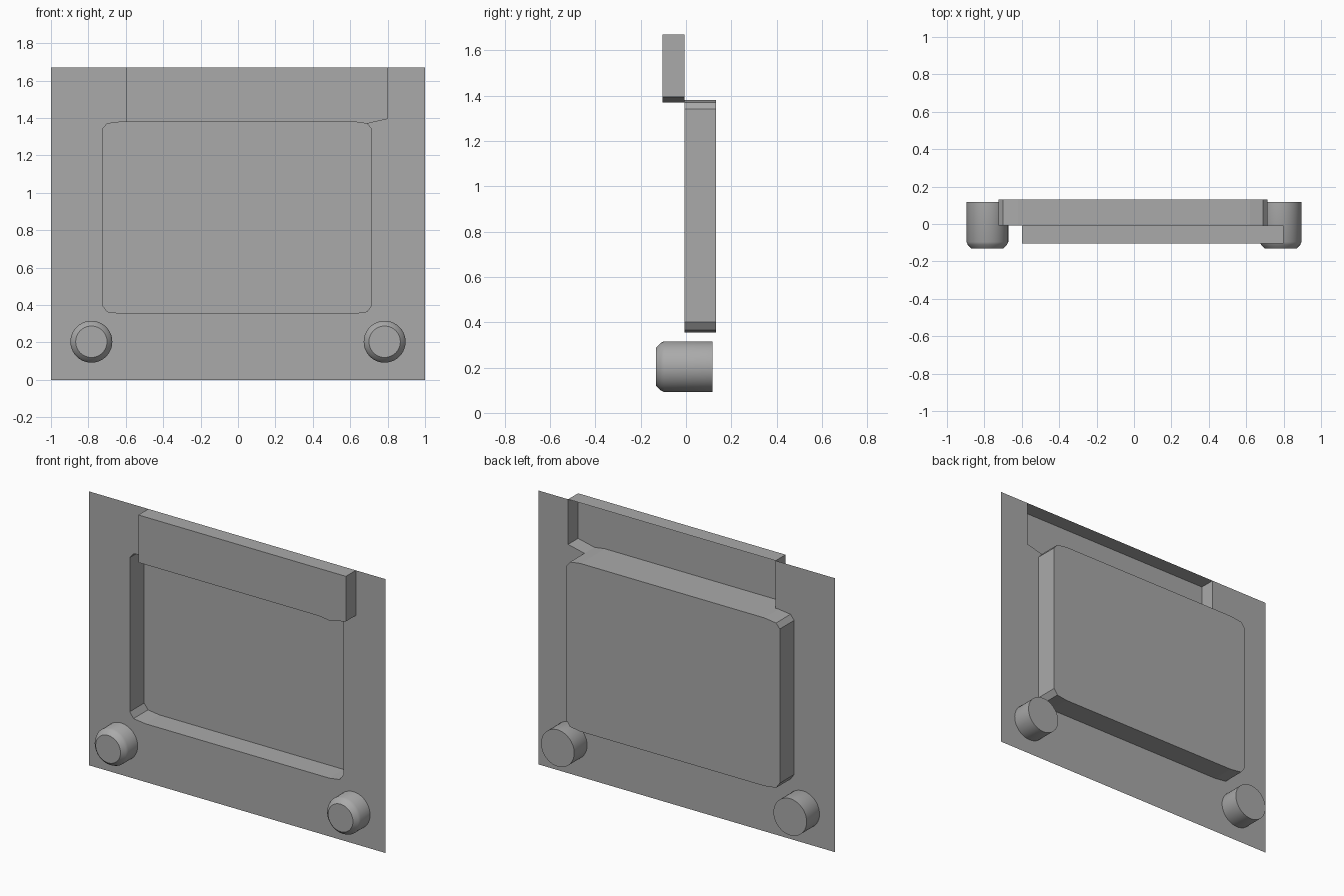
import bpy, bmesh, math

cube = bpy.data.objects.get("Cube")
if cube:
    bpy.data.objects.remove(cube, do_unlink=True)

grey = bpy.data.materials.new("plain grey")
grey.use_nodes = True
colour = (0.4, 0.4, 0.4, 1)
grey.diffuse_color = colour
grey.node_tree.nodes["Principled BSDF"].inputs["Base Color"].default_value = colour

PANEL_Y, SCREEN_Y, HEADER_Y = -0.007, 0.132, -0.103
TOP = 1.67


def finish(bm, name):
    mesh = bpy.data.meshes.new(name)
    bm.to_mesh(mesh)
    bm.free()
    mesh.materials.append(grey)
    obj = bpy.data.objects.new(name, mesh)
    bpy.context.collection.objects.link(obj)
    return obj


def shell(name, outline, y, depth=0):
    """Flat outline (counter-clockwise from the front), with walls back to y + depth."""
    bm = bmesh.new()
    face = bm.faces.new([bm.verts.new((x, y, z)) for x, z in outline])
    if depth:
        rim = [bm.verts.new((x, y + depth, z)) for x, z in outline]
        front = list(face.verts)
        for i in range(len(rim)):
            j = (i + 1) % len(rim)
            bm.faces.new((front[j], front[i], rim[i], rim[j]))
    return finish(bm, name)


# Screen opening, clockwise from its upper right corner
upper_right = [(0.69, 1.37), (0.715, 1.34)]
lower = [(0.715, 0.40), (0.69, 0.365), (0.62, 0.355),
         (-0.62, 0.355), (-0.70, 0.365), (-0.725, 0.40)]
upper_left = [(-0.725, 1.34), (-0.70, 1.37), (-0.62, 1.38)]
opening = upper_right + lower + upper_left + [(0.62, 1.38)]

# Thin front panel, cut out around the screen and header
panel = [(-1, 0), (1, 0), (1, TOP), (0.8, TOP), (0.8, 1.395)]
panel += upper_right + lower + upper_left + [(-0.6, 1.38), (-0.6, TOP), (-1, TOP)]
shell("front_panel", panel, PANEL_Y)

# Recessed screen, open at the front
shell("screen_recess", opening[::-1], SCREEN_Y, PANEL_Y - SCREEN_Y)

# Raised header, hollow at the back
header = [(-0.6, 1.38), (0.62, 1.38), (0.69, 1.37), (0.8, 1.395), (0.8, TOP), (-0.6, TOP)]
shell("raised_header", header, HEADER_Y, PANEL_Y - HEADER_Y)


# Round knobs with softened front rims
def knob(name, x):
    profile = [(0.084, -0.132), (0.105, -0.111), (0.112, -0.096), (0.112, 0.117)]
    count = 40
    bm = bmesh.new()
    rings = []
    for r, y in profile:
        angles = [math.tau * i / count for i in range(count)]
        rings.append([bm.verts.new((x + r * math.cos(a), y, 0.204 + r * math.sin(a)))
                      for a in angles])
    for a, b in zip(rings, rings[1:]):
        for i in range(count):
            j = (i + 1) % count
            bm.faces.new((a[j], a[i], b[i], b[j]))
    bm.faces.new(rings[0])
    bm.faces.new(rings[-1][::-1])
    bmesh.ops.recalc_face_normals(bm, faces=bm.faces)
    obj = finish(bm, name)
    bpy.ops.object.select_all(action="DESELECT")
    obj.select_set(True)
    bpy.context.view_layer.objects.active = obj
    bpy.ops.object.shade_smooth_by_angle(angle=math.radians(35))


for side, x in (("left", 0.784), ("right", -0.784)):
    knob(side + "_knob", x)
